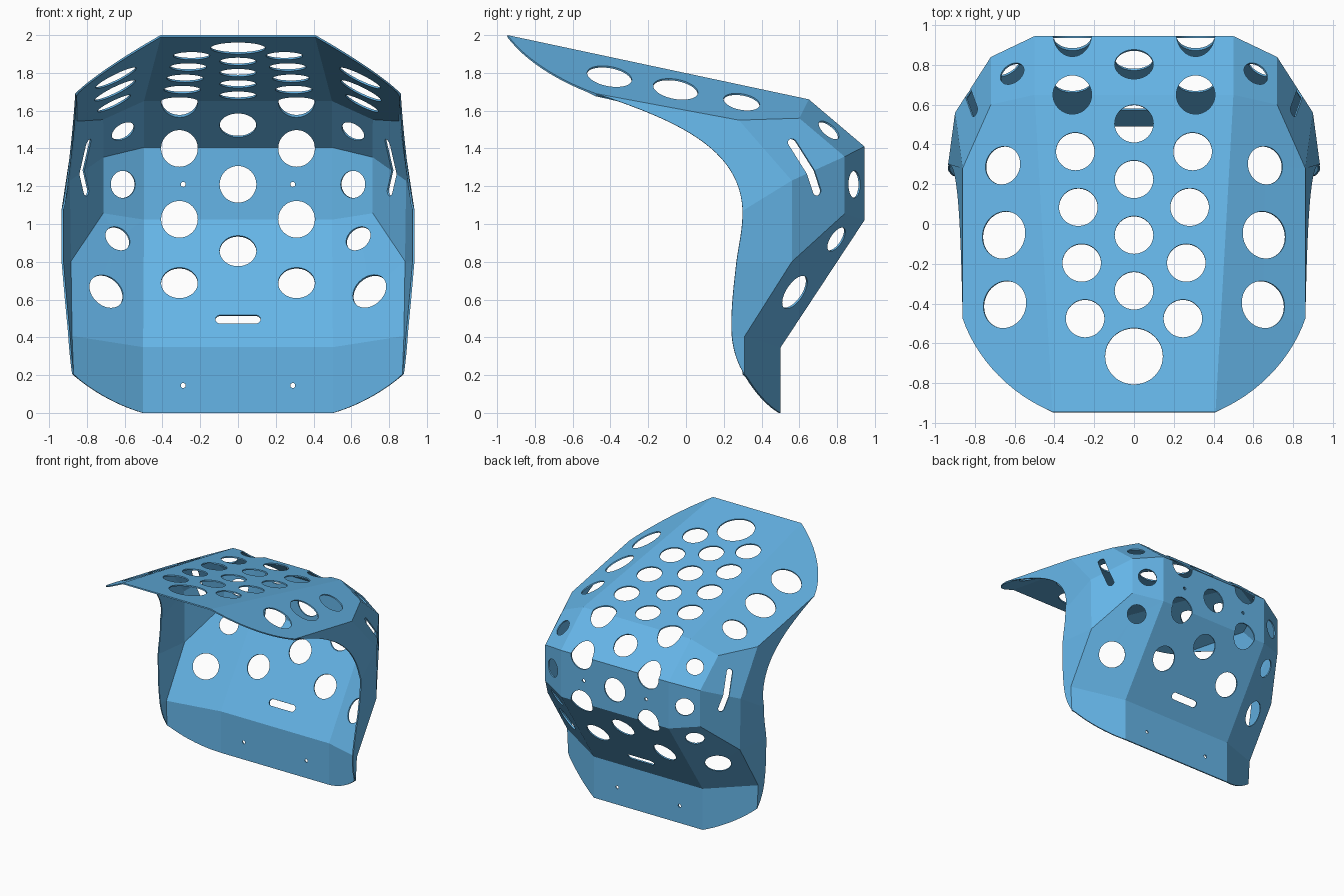
import bpy, bmesh, math
from mathutils import Vector, Matrix
from mathutils.geometry import interpolate_bezier, intersect_line_plane, normal

if "Cube" in bpy.data.objects:
    bpy.data.objects.remove(bpy.data.objects["Cube"])

# Crease corners of the right half
P = {k: Vector(v) for k, v in dict(
    a=(.41, -.945, 2), b=(.5, .65, 1.66), c=(.5, .945, 1.41), d=(.5, .945, 1.02),
    e=(.505, .5, .345), f=(.505, .5, 0),
    g=(.72, .6, 1.56), h=(.72, .84, 1.357), i=(.72, .84, 1.055),
    j=(.862, .28, 1.55), k=(.9, .56, 1.23), l=(.893, .56, .8),
    m=(.888, .31, .405), n=(.878, .31, .205),
    p=(.862, -.475, 1.69), q=(.935, .3, 1.07), r=(.934, .268, .8), s=(.899, .243, .41)).items()}
X, Y, Z = AXES = Vector((1, 0, 0)), Vector((0, 1, 0)), Vector((0, 0, 1))
flip = Vector((-1, 1, 1))


def on_panel(tri, axis, u, v):
    """Point and normal where a line along an axis meets a panel.
    Two corner names mean a centre strip panel, three a side panel."""
    nrm = normal([P[t] for t in tri]) if len(tri) == 3 else \
        X.cross((P[tri[1]] - P[tri[0]]) * Vector((0, 1, 1)))
    co = [u, v]
    co.insert(axis, 0)
    co = Vector(co)
    return intersect_line_plane(co, co + AXES[axis], P[tri[0]], nrm), nrm


def corners(s):
    return [P[c] for c in s]


def curve(tri, axis, start, h1, h2, end, n=14):
    """Curved rim from one corner to another, lying on one panel."""
    flat = [Vector([c for i, c in enumerate(P[w]) if i != axis] + [0]) for w in (start, end)]
    pts = interpolate_bezier(flat[0], Vector((*h1, 0)), Vector((*h2, 0)), flat[1], n)
    return [P[start]] + [on_panel(tri, axis, t.x, t.y)[0] for t in pts[1:-1]] + [P[end]]


def mesh_object(name, bm):
    me = bpy.data.meshes.new(name)
    bm.to_mesh(me)
    bm.free()
    ob = bpy.data.objects.new(name, me)
    bpy.context.collection.objects.link(ob)
    return ob


# Flat panels of the right half, with their curved rims
panels = [corners(s) for s in ("bchg", "cdih", "ghkj", "hilk", "demli")]
panels += [
    corners("bgj") + curve("bap", 2, "p", (.80, -.66), (.64, -.85), "a"),
    corners("me") + curve("efm", 1, "f", (.63, .035), (.77, .11), "n"),
    corners("jk") + curve("jkp", 0, "q", (.288, 1.39), (-.02, 1.54), "p", 24),
    corners("kl") + curve("klq", 0, "r", (.28, .89), (.303, .98), "q", 8),
    corners("lm") + curve("lmr", 0, "s", (.236, .53), (.252, .66), "r", 10),
    corners("m") + curve("mns", 0, "n", (.275, .255), (.25, .33), "s", 10),
]
faces = panels + [[v * flip for v in f] for f in panels]
# Centre strip joining both halves
for a, b in ("ab", "bc", "cd", "de", "ef"):
    faces.append([P[a], P[b], P[b] * flip, P[a] * flip])

# Faceted shell surface
bm = bmesh.new()
for f in faces:
    bm.faces.new([bm.verts.new(v) for v in f])
bmesh.ops.remove_doubles(bm, verts=bm.verts, dist=.0015)
bmesh.ops.recalc_face_normals(bm, faces=bm.faces)
if max(bm.faces, key=lambda f: abs(f.normal.z)).normal.z < 0:
    bmesh.ops.reverse_faces(bm, faces=bm.faces)
shell = mesh_object("perforated_shell", bm)

# Cutters for round holes and slots
cut = bmesh.new()


def hole(pos, nrm, r, depth=.16, along=None, length=0):
    """Round hole, or a rounded slot when a direction and length are given."""
    nrm = nrm.normalized()
    x = along or nrm.orthogonal()
    x = (x - nrm * x.dot(nrm)).normalized()
    rot = Matrix((x, nrm.cross(x), nrm)).transposed().to_4x4()
    made = bmesh.ops.create_cone(cut, cap_ends=True, segments=48, radius1=r, radius2=r, depth=depth)
    for v in made["verts"]:
        if abs(v.co.x) > 1e-5:
            v.co.x += math.copysign(length / 2, v.co.x)
        v.co = Matrix.Translation(pos) @ rot @ v.co


def pair(pos, nrm, r, depth=.16, along=None, length=0):
    hole(pos, nrm, r, depth, along, length)
    hole(pos * flip, nrm * flip, r, depth, along and along * flip, length)


# Top strip holes
for y in (.505, .225, -.055, -.335):
    hole(*on_panel("ab", 2, 0, y), .097)
for x, y in ((.295, .365), (.28, .085), (.263, -.195), (.246, -.475)):
    pair(*on_panel("ab", 2, x, y), .097)
hole(*on_panel("ab", 2, 0, -.665), .145)
# Back strip holes, including those across creases
for w, z in (("bc", 1.53), ("cd", 1.21), ("de", .852)):
    hole(*on_panel(w, 1, 0, z), .097)
pair(*on_panel("de", 1, .31, .683), .097)
pair(Vector((.31, .65, 1.65)), Z, .097, depth=.3)
for z in (1.4, 1.025):
    pair(Vector((.31, .9, z)), Y, .097, depth=.3)
# Small bolt holes and lower slot
pair(*on_panel("cd", 1, .29, 1.21), .013)
pair(*on_panel("ef", 1, .29, .145), .013)
hole(*on_panel("de", 1, 0, .49), .027, along=X, length=.186)
# Side panel holes
for x, y, r in ((.66, .295, .097), (.655, -.055, .12), (.65, -.405, .12)):
    pair(*on_panel("bap", 2, x, y), r)
for tri, x, z, r in (("bgh", .613, 1.497, .066), ("cdi", .613, 1.21, .072),
                     ("del", .64, .92, .072), ("del", .70, .64, .1)):
    pair(*on_panel(tri, 1, x, z), r)
# Strap slots across the side crease
pair(Vector((.81, .63, 1.303)), Vector((.84, .45, .21)), .026, depth=.25,
     along=Vector((.024, .15, -.28)), length=.28)
cutter = mesh_object("hole_cutter", cut)
cutter.hide_render = True

# Thicken inward, cut the holes, drop the cutter
sol = shell.modifiers.new("thickness", "SOLIDIFY")
sol.thickness, sol.offset, sol.use_even_offset = .01, -1, True
boo = shell.modifiers.new("holes", "BOOLEAN")
boo.object, boo.operation, boo.solver = cutter, "DIFFERENCE", "EXACT"
boo.use_self = True
bpy.context.view_layer.objects.active = shell
for m in ("thickness", "holes"):
    bpy.ops.object.modifier_apply(modifier=m)
bpy.data.objects.remove(cutter)

# Blue finish
blue = bpy.data.materials.new("blue")
blue.diffuse_color = (.13, .46, .8, 1)
blue.use_nodes = True
blue.node_tree.nodes["Principled BSDF"].inputs["Base Color"].default_value = blue.diffuse_color
shell.data.materials.clear()
shell.data.materials.append(blue)
